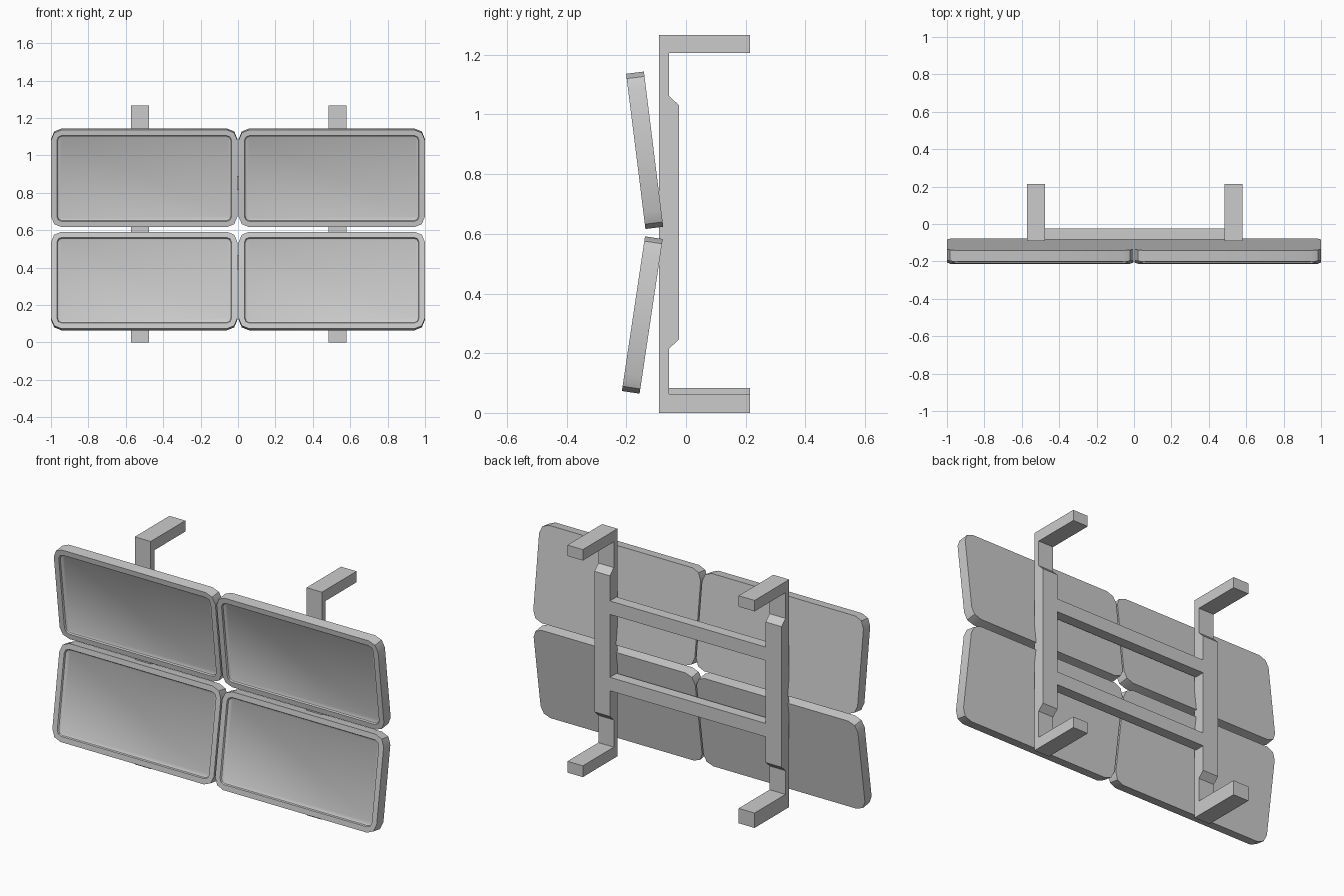
import bpy, bmesh
from math import sin, cos, pi, radians

if "Cube" in bpy.data.objects:
    bpy.data.objects.remove(bpy.data.objects["Cube"])


def finish(bm, name):
    bmesh.ops.recalc_face_normals(bm, faces=bm.faces)
    me = bpy.data.meshes.new(name)
    bm.to_mesh(me)
    bm.free()
    ob = bpy.data.objects.new(name, me)
    bpy.context.collection.objects.link(ob)
    return ob


def extrude_yz(name, profile, x0, x1):
    bm = bmesh.new()
    a = [bm.verts.new((x0, y, z)) for y, z in profile]
    b = [bm.verts.new((x1, y, z)) for y, z in profile]
    bm.faces.new(a)
    bm.faces.new(b[::-1])
    n = len(a)
    for i in range(n):
        bm.faces.new((a[i], a[(i + 1) % n], b[(i + 1) % n], b[i]))
    return finish(bm, name)


def rounded_rect(hx, hz, r, seg=2):
    pts = []
    for k, (sx, sz) in enumerate(((1, 1), (-1, 1), (-1, -1), (1, -1))):
        for i in range(seg + 1):
            a = (k + i / seg) * pi / 2
            pts.append((sx * (hx - r) + r * cos(a), sz * (hz - r) + r * sin(a)))
    return pts


def panel(name, cx, cy, cz, tilt):
    hx, hz, t = 0.4975, 0.262, 0.03
    # rings from the back edge, over the front rim, into the recess: inset, y, corner radius
    rings = ((0, t, 0.055), (0, -t, 0.055), (0.03, -t, 0.028),
             (0.034, -t + 0.008, 0.024), (0.042, -t + 0.012, 0.016))
    bm = bmesh.new()
    loops = [[bm.verts.new((x, y, z)) for x, z in rounded_rect(hx - d, hz - d, r)]
             for d, y, r in rings]
    for a, b in zip(loops, loops[1:]):
        n = len(a)
        for i in range(n):
            bm.faces.new((a[i], a[(i + 1) % n], b[(i + 1) % n], b[i]))
    bm.faces.new(loops[0])
    bm.faces.new(loops[-1])
    ob = finish(bm, name)
    ob.location = (cx, cy, cz)
    ob.rotation_euler.x = radians(tilt)
    bpy.ops.object.select_all(action='DESELECT')
    ob.select_set(True)
    bpy.context.view_layer.objects.active = ob
    bpy.ops.object.shade_smooth_by_angle(angle=radians(30))


# four tilted panels
for side, x in (("left", -0.5015), ("right", 0.5015)):
    panel("upper_panel_" + side, x, -0.1385, 0.88, 7.1)
    panel("lower_panel_" + side, x, -0.1465, 0.328, -8.5)

# two wall brackets; the left one has a thicker lower arm
for side, x0, x1, arm in (("left", -0.573, -0.475, 0.083), ("right", 0.485, 0.58, 0.063)):
    extrude_yz("bracket_" + side, [
        (-0.09, 0), (0.215, 0), (0.215, arm), (-0.057, arm), (-0.057, 0.215),
        (-0.023, 0.247), (-0.023, 1.03), (-0.057, 1.063), (-0.057, 1.206),
        (0.215, 1.206), (0.215, 1.267), (-0.09, 1.267)], x0, x1)

# cross bars joining the brackets
for name, z in (("lower_cross_bar", 0.39), ("upper_cross_bar", 0.815)):
    extrude_yz(name, [(-0.082, z), (-0.023, z), (-0.023, z + 0.075), (-0.082, z + 0.075)],
               -0.475, 0.485)
